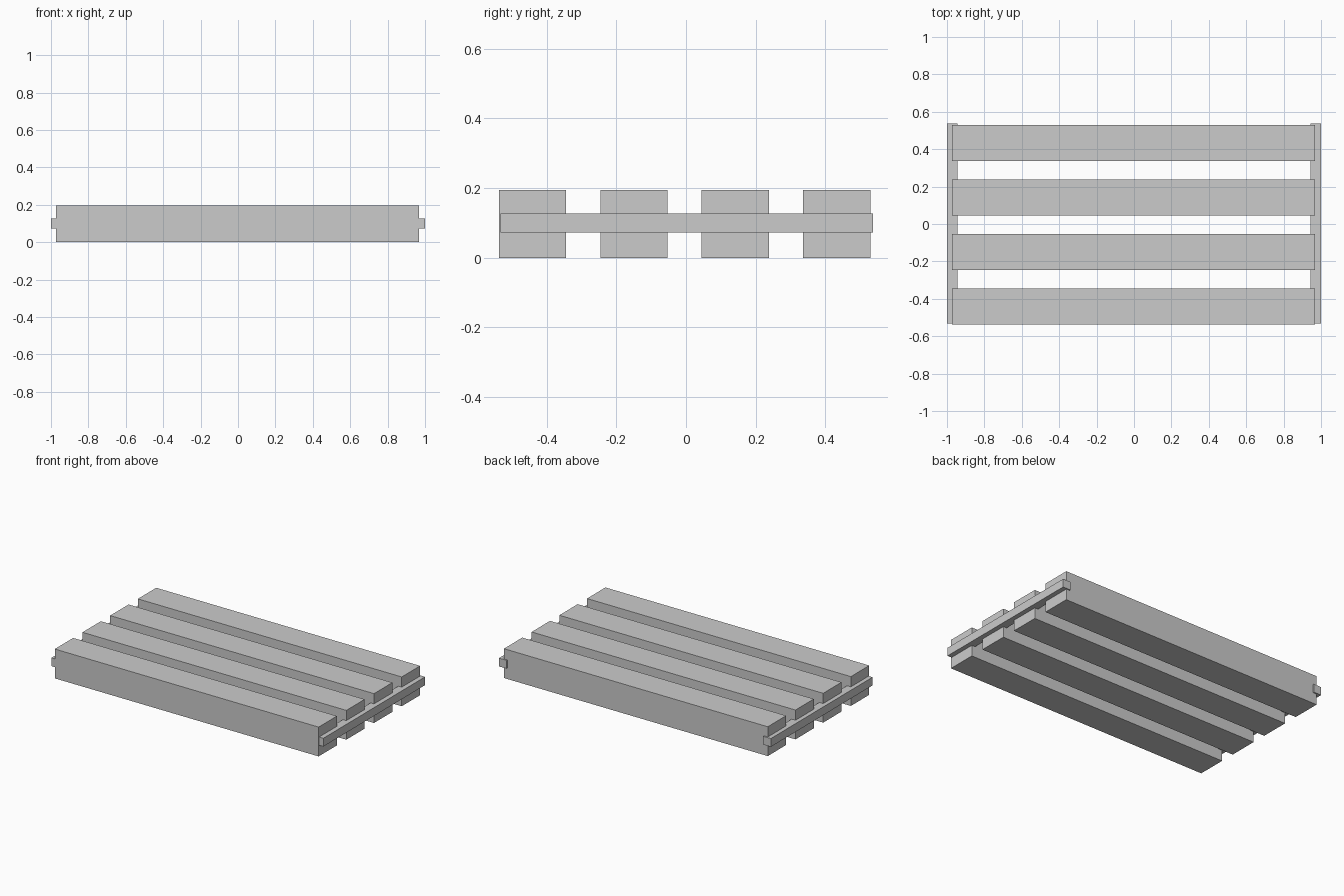
import bpy

if "Cube" in bpy.data.objects:
    bpy.data.objects.remove(bpy.data.objects["Cube"])


def box(name, lo, hi):
    """Axis-aligned box from its two opposite corners."""
    centre = [(a + b) / 2 for a, b in zip(lo, hi)]
    bpy.ops.mesh.primitive_cube_add(size=1, location=centre)
    obj = bpy.context.object
    obj.name = name
    obj.scale = [b - a for a, b in zip(lo, hi)]
    bpy.ops.object.transform_apply(location=False, rotation=False, scale=True)
    return obj


# Four long parallel beams
for i in range(4):
    y = -0.537 + i * 0.291
    box(f"beam_{i + 1}", (-0.972, y, 0), (0.969, y + 0.193, 0.195))

# Thin cross rails let into the beam ends
for name, x in (("left_rail", -1.0), ("right_rail", 0.944)):
    box(name, (x, -0.532, 0.072), (x + 0.056, 0.537, 0.127))
